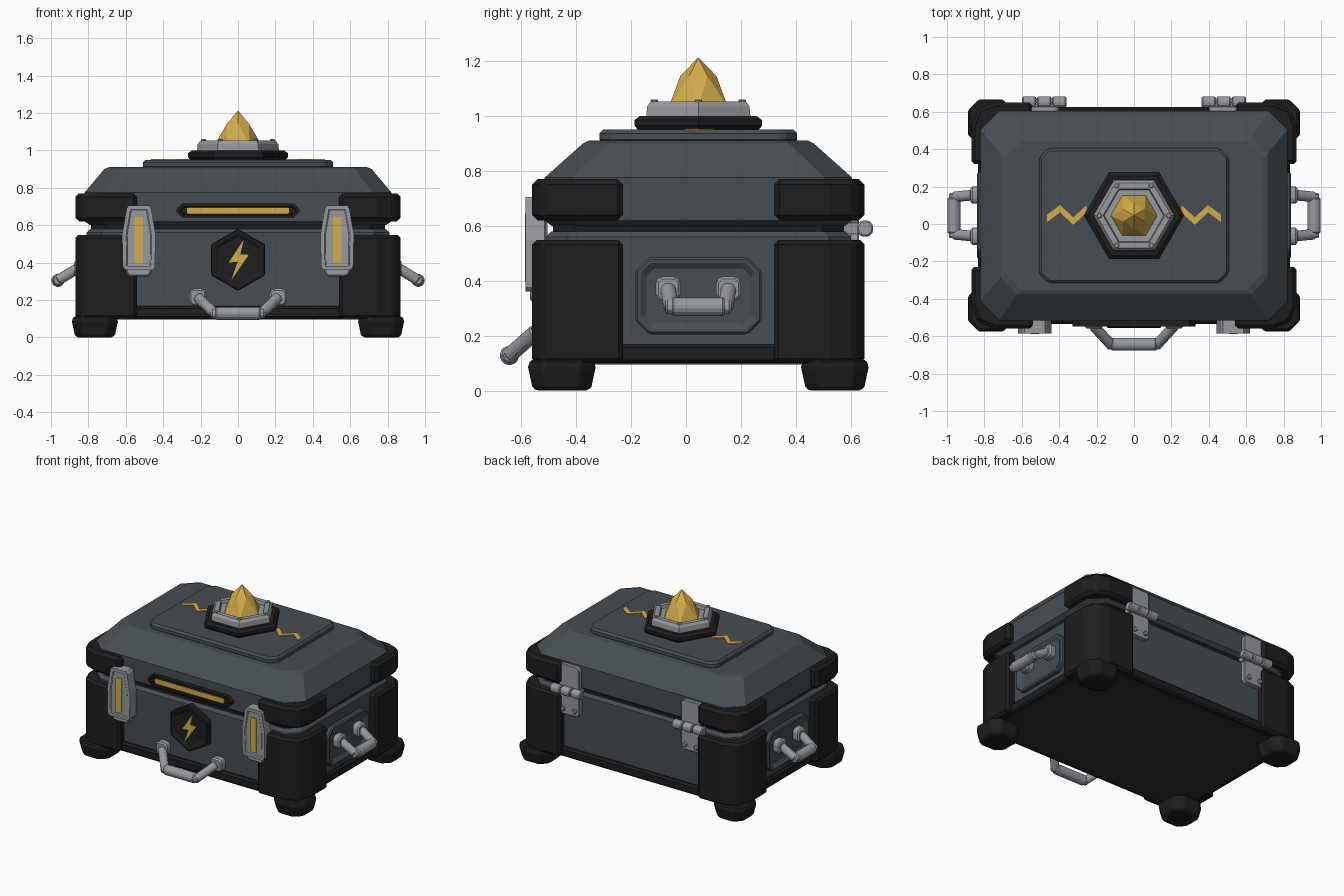
import bpy, bmesh
from math import radians, cos, sin, pi
from mathutils import Matrix, Vector

cube = bpy.data.objects.get("Cube")
if cube:
    bpy.data.objects.remove(cube, do_unlink=True)


def material(name, rgb):
    m = bpy.data.materials.new(name)
    m.use_nodes = True
    m.diffuse_color = (*rgb, 1)
    m.node_tree.nodes["Principled BSDF"].inputs["Base Color"].default_value = (*rgb, 1)
    return m


BLACK = material("black rubber", (0.013, 0.013, 0.013))
CHARCOAL = material("charcoal underside", (0.024, 0.026, 0.029))
SLATE = material("slate shell", (0.062, 0.075, 0.084))
STEEL = material("steel grey", (0.31, 0.32, 0.34))
GOLD = material("gold", (0.65, 0.42, 0.07))

CENTRE = Matrix.Translation((0, 0.045, 0))


def wall(angle):
    """Frame of one side wall: (across, up, outward)."""
    return CENTRE @ Matrix.Rotation(radians(angle), 4, 'Z') @ Matrix.Rotation(radians(90), 4, 'X')


FRONT, BACK, SIDES = wall(0), wall(180), {"left": wall(90), "right": wall(-90)}


def finish(name, bm, mat, frame, bevel=0.0):
    bmesh.ops.recalc_face_normals(bm, faces=bm.faces[:])
    me = bpy.data.meshes.new(name)
    bm.to_mesh(me)
    bm.free()
    me.materials.append(mat)
    ob = bpy.data.objects.new(name, me)
    ob.matrix_world = frame
    bpy.context.collection.objects.link(ob)
    if bevel:
        mod = ob.modifiers.new("edge bevel", 'BEVEL')
        mod.width, mod.segments, mod.limit_method = bevel, 1, 'ANGLE'
    return ob


def loft(name, rings, mat, frame=CENTRE, bevel=0.0, inset=None):
    """Skin (points, height) rings; inset=(border, depth) sinks or raises the far cap."""
    bm = bmesh.new()
    loops = [[bm.verts.new((x, y, h)) for x, y in pts] for pts, h in rings]
    for a, b in zip(loops, loops[1:]):
        for i in range(len(a)):
            j = (i + 1) % len(a)
            bm.faces.new((a[i], a[j], b[j], b[i]))
    bm.faces.new(loops[0][::-1])
    cap = bm.faces.new(loops[-1])
    if inset:
        border, depth = inset
        bmesh.ops.recalc_face_normals(bm, faces=bm.faces[:])
        bmesh.ops.inset_individual(bm, faces=[cap], thickness=border)
        bmesh.ops.inset_individual(bm, faces=[cap], thickness=0.006, depth=depth)
    return finish(name, bm, mat, frame, bevel)


def prism(name, pts, lo, hi, mat, frame=CENTRE, bevel=0.0, inset=None):
    return loft(name, [(pts, lo), (pts, hi)], mat, frame, bevel, inset)


def rect(hx, hy, c=0.0, cx=0.0, cy=0.0):
    """Rectangle with chamfered corners."""
    if not c:
        return [(cx + hx * a, cy + hy * b) for a, b in ((1, -1), (1, 1), (-1, 1), (-1, -1))]
    half = [(hx - c, -hy), (hx, c - hy), (hx, hy - c), (hx - c, hy)]
    return [(cx + x, cy + y) for x, y in half + [(-x, -y) for x, y in half]]


def ngon(r, n=6, turn=0.0, cx=0.0, cy=0.0):
    return [(cx + r * cos(2 * pi * i / n + turn), cy + r * sin(2 * pi * i / n + turn)) for i in range(n)]


def rod(name, a, b, r, mat, frame, bevel=0.0, sides=8):
    a, b = Vector(a), Vector(b)
    bm = bmesh.new()
    place = Matrix.Translation((a + b) / 2) @ (b - a).to_track_quat('Z', 'Y').to_matrix().to_4x4()
    bmesh.ops.create_cone(bm, cap_ends=True, segments=sides, radius1=r, radius2=r,
                          depth=(b - a).length, matrix=place)
    return finish(name, bm, mat, frame, bevel)


def ribbon(name, path, w, lo, hi, mat, frame):
    pts = [(x, y + w) for x, y in path] + [(x, y - w) for x, y in reversed(path)]
    return prism(name, pts, lo, hi, mat, frame)


# Lower body, base rim and seal
loft("body", [(rect(0.81, 0.555, 0.08), 0.11), (rect(0.81, 0.555, 0.08), 0.56),
              (rect(0.79, 0.535, 0.08), 0.58)], SLATE)
prism("base_rim", rect(0.835, 0.58, 0.08), 0.1, 0.168, BLACK, bevel=0.012)
prism("underside", rect(0.80, 0.55, 0.08), 0.095, 0.102, CHARCOAL)
prism("seal", rect(0.785, 0.53, 0.08), 0.56, 0.62, BLACK)

# Lid with sloped shoulders, and its raised panel
loft("lid", [(rect(0.79, 0.535, 0.1), 0.60), (rect(0.82, 0.56, 0.1), 0.62),
             (rect(0.82, 0.56, 0.1), 0.775), (rect(0.715, 0.42, 0.09), 0.9),
             (rect(0.69, 0.4, 0.09), 0.91)], SLATE)
prism("lid_panel", rect(0.508, 0.36, 0.05), 0.90, 0.95, SLATE, bevel=0.014)

# Corner guards and feet
for sx, xside in ((1, "left"), (-1, "right")):
    for sy, yside in ((-1, "front"), (1, "back")):
        tag = f"{yside}_{xside}"
        plan = [(0.54, 0.275), (0.87, 0.275), (0.87, 0.48), (0.835, 0.57), (0.745, 0.605), (0.54, 0.605)]
        plan = [(sx * x, sy * y) for x, y in plan]
        prism("lower_guard_" + tag, plan, 0.1, 0.548, BLACK, bevel=0.016)
        prism("upper_guard_" + tag, plan, 0.62, 0.77, BLACK, bevel=0.02)
        x, y = sx * 0.765, sy * 0.497
        loft("foot_" + tag, [(rect(0.095, 0.095, 0.045, x, y), 0),
                             (rect(0.108, 0.108, 0.05, x, y), 0.015),
                             (rect(0.123, 0.123, 0.055, x, y), 0.085),
                             (rect(0.115, 0.115, 0.05, x, y), 0.112)], BLACK, bevel=0.008)

# Hexagonal mount with bolts and crystal
loft("mount_base", [(ngon(0.25), 0.945), (ngon(0.268), 0.965), (ngon(0.268), 0.985), (ngon(0.245), 1.0)], BLACK)
loft("mount_ring", [(ngon(0.22), 0.99), (ngon(0.215), 1.035), (ngon(0.2), 1.052)], STEEL, inset=(0.035, -0.02))
for i, (x, y) in enumerate(ngon(0.185)):
    prism(f"mount_bolt_{i}", ngon(0.015, 8, 0, x, y), 1.04, 1.06, STEEL, bevel=0.004)
bm = bmesh.new()
low = [bm.verts.new((x, y, 1.03)) for x, y in ngon(0.125)]
mid = [bm.verts.new((x, y, 1.145)) for x, y in ngon(0.066, 6, pi / 6)]
tip = bm.verts.new((0, 0, 1.213))
bm.faces.new(low[::-1])
for i in range(6):
    j = (i + 1) % 6
    bm.faces.new((low[i], low[j], mid[i]))
    bm.faces.new((low[j], mid[j], mid[i]))
    bm.faces.new((mid[i], mid[j], tip))
finish("crystal", bm, GOLD, CENTRE)

# Zigzag inlays on the lid
for s, side in ((1, "left"), (-1, "right")):
    zig = [(0.255, 0.035), (0.325, -0.03), (0.395, 0.037), (0.465, -0.015)]
    ribbon("zigzag_" + side, [(s * x, y) for x, y in zig], 0.02, 0.949, 0.955, GOLD, CENTRE)

# Front light bar and hexagonal badge
prism("bar_frame", rect(0.328, 0.038, 0.03, 0, 0.678), 0.55, 0.592, BLACK, FRONT, inset=(0.016, -0.008))
prism("bar_strip", rect(0.272, 0.018, 0.005, 0, 0.678), 0.583, 0.59, GOLD, FRONT)
prism("badge", ngon(0.166, 6, pi / 2, 0, 0.415), 0.55, 0.602, BLACK, FRONT, 0.012, (0.03, -0.01))
bolt = [(0.03, 0.522), (-0.05, 0.4), (-0.002, 0.405), (-0.035, 0.308), (0.058, 0.442), (0.012, 0.443)]
prism("badge_bolt", bolt, 0.59, 0.599, GOLD, FRONT)

# Front latches
for s, side in ((1, "left"), (-1, "right")):
    cx = s * 0.53
    prism("latch_back_" + side, rect(0.068, 0.19, 0.02, cx, 0.515), 0.55, 0.613, STEEL, FRONT, 0.008)
    half = [(0.07, 0.36), (0.086, 0.375), (0.09, 0.55), (0.066, 0.69), (0.055, 0.705)]
    outline = [(cx + x, z) for x, z in half] + [(cx - x, z) for x, z in reversed(half)]
    prism("latch_plate_" + side, outline, 0.56, 0.63, STEEL, FRONT, 0.008, (0.022, -0.006))
    prism("latch_strip_" + side, rect(0.023, 0.123, 0.006, cx, 0.522), 0.623, 0.632, GOLD, FRONT)


def handle(name, frame, base, bw, bz, gw, gz, out):
    """Two wall brackets, angled arms and a thick grip."""
    for s in (1, -1):
        tag = f"{name}_{'a' if s > 0 else 'b'}"
        prism("bracket_" + tag, rect(0.046, 0.046, 0.018, s * bw, bz), base - 0.01, base + 0.045, STEEL, frame, 0.01)
        elbow = (s * gw, gz, out)
        rod("arm_" + tag, (s * bw, bz, base + 0.03), elbow, 0.03, STEEL, frame, 0.006)
        rod("elbow_" + tag, (s * (gw - 0.015), gz, out), (s * (gw + 0.02), gz, out), 0.03, STEEL, frame, 0.008)
    rod("grip_" + name, (-gw + 0.005, gz, out), (gw - 0.005, gz, out), 0.037, STEEL, frame, 0.007)


handle("front", FRONT, 0.56, 0.215, 0.215, 0.125, 0.128, 0.688)

# Side handles on framed panels
for side, frame in SIDES.items():
    prism("side_panel_" + side, rect(0.23, 0.14, 0.05, 0, 0.345), 0.80, 0.84, SLATE, frame, 0.01, (0.03, -0.015))
    handle(side, frame, 0.828, 0.11, 0.37, 0.1, 0.305, 0.963)

# Rear hinges
for s, side in ((1, "left"), (-1, "right")):
    cx = s * 0.48
    prism("hinge_upper_" + side, rect(0.08, 0.085, 0.02, cx, 0.68), 0.55, 0.585, STEEL, BACK, 0.005)
    prism("hinge_lower_" + side, rect(0.08, 0.085, 0.02, cx, 0.495), 0.55, 0.585, STEEL, BACK, 0.005)
    prism("hinge_web_" + side, rect(0.08, 0.02, 0, cx, 0.59), 0.53, 0.6, STEEL, BACK)
    for k in (-1, 0, 1):
        x = cx + k * 0.081
        rod(f"hinge_knuckle_{side}_{k + 1}", (x - 0.037, 0.59, 0.607), (x + 0.037, 0.59, 0.607),
            0.031, STEEL, BACK, 0.006, 12)
    rod("hinge_pin_" + side, (cx - 0.12, 0.59, 0.607), (cx + 0.12, 0.59, 0.607), 0.018, STEEL, BACK)
    for k in (-1, 1):
        prism(f"hinge_rivet_{side}_{k}", ngon(0.018, 8, 0, cx + k * 0.045, 0.45), 0.58, 0.6, STEEL, BACK, 0.005)
